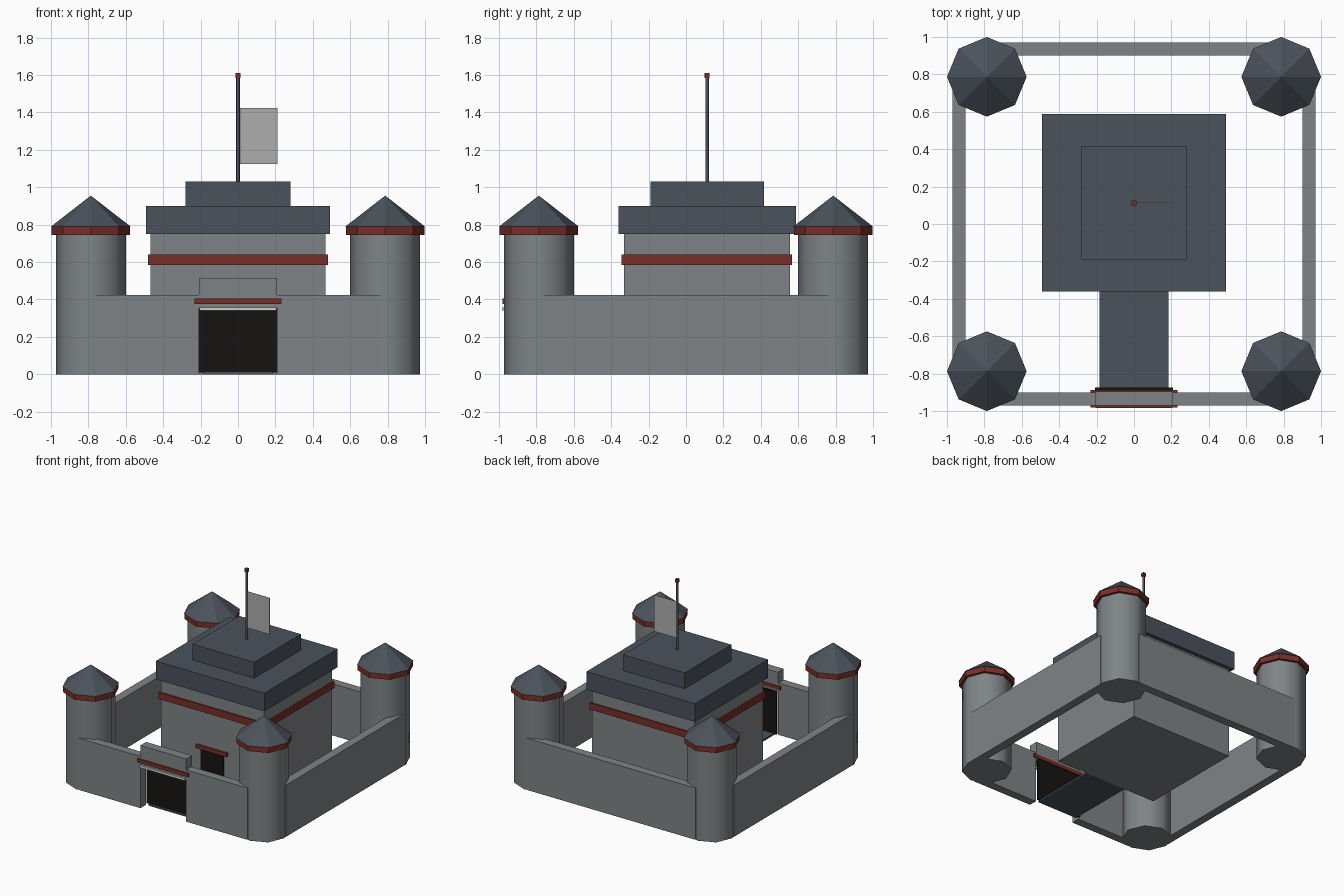
import bpy, math

if "Cube" in bpy.data.objects:
    bpy.data.objects.remove(bpy.data.objects["Cube"])


def material(name, rgb):
    m = bpy.data.materials.new(name)
    m.diffuse_color = (*rgb, 1)
    m.use_nodes = True
    m.node_tree.nodes["Principled BSDF"].inputs["Base Color"].default_value = m.diffuse_color
    return m


STONE = material("stone", (0.21, 0.23, 0.24))
SLATE = material("slate", (0.07, 0.085, 0.105))
RED = material("red_trim", (0.19, 0.028, 0.02))
DARK = material("dark_wood", (0.008, 0.007, 0.006))
PALE = material("pale_strip", (0.6, 0.66, 0.63))
CLOTH = material("cloth", (0.42, 0.42, 0.42))


def finish(name, mat):
    ob = bpy.context.object
    ob.name = name
    ob.data.materials.append(mat)
    return ob


def box(name, x, y, z, mat):
    """Box from (min, max) ranges on each axis."""
    r = (x, y, z)
    bpy.ops.mesh.primitive_cube_add(size=1, location=[(a + b) / 2 for a, b in r])
    ob = finish(name, mat)
    ob.scale = [b - a for a, b in r]
    bpy.ops.object.transform_apply(location=False, rotation=False, scale=True)
    return ob


def prism(name, x, y, z, r1, r2, mat, sides=8, smooth=False):
    """Upright cylinder or cone with a corner on each axis."""
    bpy.ops.mesh.primitive_cone_add(vertices=sides, radius1=r1, radius2=r2,
                                    depth=z[1] - z[0],
                                    location=(x, y, (z[0] + z[1]) / 2))
    ob = finish(name, mat)
    if smooth:
        bpy.ops.object.shade_smooth_by_angle(angle=math.radians(60))
    return ob


# Corner towers
T = 0.787
for sx in (-1, 1):
    for sy in (-1, 1):
        prism("tower", sx * T, sy * T, (0, 0.77), 0.187, 0.187, STONE, smooth=True)
        prism("tower_band", sx * T, sy * T, (0.745, 0.79), 0.209, 0.209, RED)
        prism("tower_roof", sx * T, sy * T, (0.79, 0.955), 0.213, 0, SLATE)

# Curtain walls, with a gap at the front for the gate
OUT, INN, END, GATE, H = 0.97, 0.90, 0.765, 0.208, 0.425
box("left_wall", (-OUT, -INN), (-END, END), (0, H), STONE)
box("right_wall", (INN, OUT), (-END, END), (0, H), STONE)
box("back_wall", (-END, END), (INN, OUT), (0, H), STONE)
box("front_wall_left", (-END, -GATE), (-OUT, -INN), (0, H), STONE)
box("front_wall_right", (GATE, END), (-OUT, -INN), (0, H), STONE)

# Gatehouse
box("gate_lintel", (-GATE, GATE), (-OUT, -0.895), (0.355, 0.515), STONE)
box("gate_trim", (-0.232, 0.232), (-0.98, -0.888), (0.375, 0.405), RED)
box("gate_strip", (-0.205, 0.205), (-0.985, -0.968), (0.34, 0.358), PALE)
box("gate_door", (-GATE, GATE), (-0.89, -0.875), (0.01, 0.36), DARK)
box("path", (-0.185, 0.185), (-0.90, -0.33), (0, 0.015), SLATE)

# Keep and stepped roof
box("keep", (-0.468, 0.468), (-0.332, 0.555), (0, 0.75), STONE)
box("keep_band", (-0.48, 0.48), (-0.345, 0.568), (0.585, 0.64), RED)
box("keep_roof_lower", (-0.493, 0.493), (-0.362, 0.588), (0.75, 0.90), SLATE)
box("keep_roof_upper", (-0.28, 0.28), (-0.19, 0.417), (0.90, 1.03), SLATE)
box("keep_door", (-0.105, 0.105), (-0.34, -0.325), (0.012, 0.28), DARK)
box("keep_door_trim", (-0.14, 0.14), (-0.35, -0.325), (0.275, 0.305), RED)

# Flagpole and flag
FY = 0.113
prism("flagpole", 0, FY, (1.03, 1.59), 0.01, 0.01, SLATE, smooth=True)
box("pole_knob", (-0.013, 0.013), (FY - 0.013, FY + 0.013), (1.585, 1.612), RED)
box("flag", (0.008, 0.21), (FY - 0.001, FY + 0.001), (1.125, 1.425), CLOTH)
